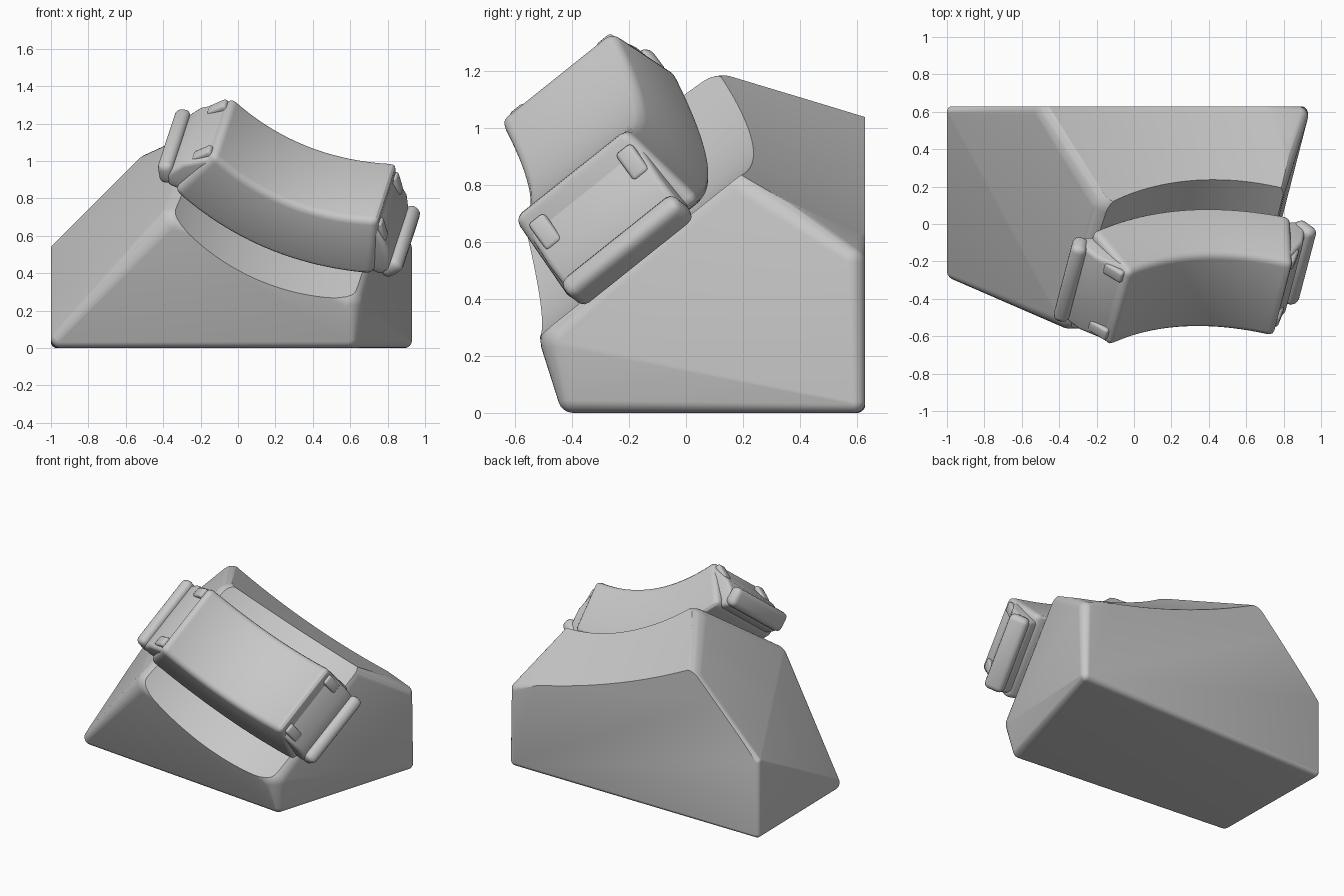
import bpy, bmesh, math
from mathutils import Matrix, Vector

old = bpy.data.objects.get("Cube")
if old:
    bpy.data.objects.remove(old, do_unlink=True)

grey = bpy.data.materials.new("plain_grey")
grey.use_nodes = True
grey.diffuse_color = (0.58, 0.58, 0.58, 1)
grey.node_tree.nodes["Principled BSDF"].inputs["Base Color"].default_value = (0.58, 0.58, 0.58, 1)

# Tilted frame of the cradle: along the device, across it, and out of its face
N = Vector((0.34, -0.64, 0.69)).normalized()
U = Vector((0.92, 0.07, -0.39)).normalized()
V = N.cross(U).normalized()
U = V.cross(N)
MID_U, MID_V = -0.095, 0.365


def at(u, v, n):
    return U * u + V * v + N * n


def frame(x, y, z, origin):
    m = Matrix((x, y, z)).transposed().to_4x4()
    m.translation = origin
    return m


def add_object(name, bm):
    bmesh.ops.recalc_face_normals(bm, faces=bm.faces)
    mesh = bpy.data.meshes.new(name)
    bm.to_mesh(mesh)
    bm.free()
    mesh.materials.append(grey)
    ob = bpy.data.objects.new(name, mesh)
    bpy.context.collection.objects.link(ob)
    return ob


def activate(ob):
    bpy.ops.object.select_all(action="DESELECT")
    ob.select_set(True)
    bpy.context.view_layer.objects.active = ob


def smooth(ob, angle=32):
    activate(ob)
    bpy.ops.object.shade_smooth_by_angle(angle=math.radians(angle))


def round_edges(ob, width, segments=3):
    mod = ob.modifiers.new("rounding", "BEVEL")
    mod.width = width
    mod.segments = segments
    mod.limit_method = "ANGLE"
    mod.angle_limit = math.radians(40)
    activate(ob)
    bpy.ops.object.modifier_apply(modifier=mod.name)
    smooth(ob)


def rounded_box(name, u, v, n, size, tilt, width):
    bm = bmesh.new()
    bmesh.ops.create_cube(bm, size=1)
    m = frame(U, V, N, at(u, v, n)) @ Matrix.Rotation(tilt, 4, "Y") @ Matrix.Diagonal((*size, 1))
    bmesh.ops.transform(bm, matrix=m, verts=bm.verts)
    round_edges(add_object(name, bm), width)


def loft(name, sections, width):
    """Skin a row of matching cross-sections and close both ends."""
    bm = bmesh.new()
    rings = [[bm.verts.new(at(*p)) for p in section] for section in sections]
    for a, b in zip(rings, rings[1:]):
        for j in range(len(a)):
            k = (j + 1) % len(a)
            bm.faces.new((a[j], a[k], b[k], b[j]))
    bm.faces.new(rings[0])
    bm.faces.new(rings[-1])
    round_edges(add_object(name, bm), width)


def carve(ob, bottom, axis, normal, radius, segments):
    """Cut a shallow trough whose lowest line passes through bottom."""
    axis = axis.normalized()
    side = axis.cross(normal).normalized()
    normal = side.cross(axis)
    bm = bmesh.new()
    bmesh.ops.create_cone(bm, cap_ends=True, segments=segments, radius1=radius, radius2=radius, depth=4)
    m = frame(side, normal, axis, bottom + normal * radius)
    bmesh.ops.transform(bm, matrix=m, verts=bm.verts)
    cutter = add_object("trough_cutter", bm)
    cutter.hide_render = True
    mod = ob.modifiers.new("trough", "BOOLEAN")
    mod.operation = "DIFFERENCE"
    mod.solver = "EXACT"
    mod.object = cutter
    activate(ob)
    bpy.ops.object.modifier_apply(modifier=mod.name)
    bpy.data.objects.remove(cutter, do_unlink=True)


# Stand: a hull around a ball at each corner gives soft edges of varying radius
corners = [
    (-0.97, 0.60, 0.03, 0.03), (-0.95, -0.25, 0.05, 0.05),
    (0.59, -0.395, 0.055, 0.055), (0.89, 0.59, 0.04, 0.04),
    (-0.97, 0.60, 0.53, 0.03), (0.875, 0.575, 0.53, 0.055),
    (-0.97, 0.20, 0.315, 0.03),
    (-0.46, 0.61, 0.94, 0.10), (-0.14, 0.13, 1.055, 0.13),
    (0.72, 0.19, 0.775, 0.09), (-0.34, -0.46, 0.665, 0.10),
    (0.575, -0.41, 0.25, 0.10),
]
bm = bmesh.new()
for x, y, z, r in corners:
    bmesh.ops.create_uvsphere(bm, u_segments=32, v_segments=16, radius=r,
                              matrix=Matrix.Translation((x, y, z)))
bmesh.ops.delete(bm, geom=bm.faces[:] + bm.edges[:], context="EDGES_FACES")
hull = bmesh.ops.convex_hull(bm, input=bm.verts)
inside = {g for g in hull["geom_interior"] + hull["geom_unused"] if isinstance(g, bmesh.types.BMVert)}
bmesh.ops.delete(bm, geom=list(inside), context="VERTS")
# Flat back, sharp where the crest meets it
cut = bmesh.ops.bisect_plane(bm, geom=bm.verts[:] + bm.edges[:] + bm.faces[:], plane_co=(0, 0.629, 0),
                             plane_no=(0, 1, 0), clear_outer=True)
bmesh.ops.holes_fill(bm, edges=[g for g in cut["geom_cut"] if isinstance(g, bmesh.types.BMEdge)])
bmesh.ops.dissolve_limit(bm, angle_limit=math.radians(0.5), verts=bm.verts, edges=bm.edges)
stand = add_object("stand", bm)

# Cradle trough, then the gentle hollow of the rear slope
carve(stand, at(MID_U, MID_V, 0.612), V, N, 1.25, 160)
slope = Vector((-0.13, 0.45, -0.21))
chord = Vector((1.43, 0, -0.47))
carve(stand, Vector((0.24, 0.63, 0.75)), slope, chord.cross(slope), 5.6, 400)
smooth(stand, 20)

# Device body: a curved block that follows the trough, narrower at its face
STEPS = 24
sections = []
for i in range(STEPS + 1):
    s = 2 * i / STEPS - 1
    hollow = 1 - s * s
    low, high = MID_U + 0.58 * s, MID_U + 0.475 * s
    base = 0.77 - 0.13 * hollow
    face = 1.09 - 0.115 * hollow + 0.012 * (s + 1)
    sections.append([(low, MID_V - 0.295, base), (low, MID_V + 0.295, base),
                     (high, MID_V + 0.25, face), (high, MID_V - 0.265, face)])
loft("device_body", sections, 0.035)

# Sloping shoulders, end bars and corner clips, the same at both ends
shoulder = [(0.42, 1.05), (0.49, 1.04), (0.60, 0.94), (0.66, 0.82), (0.62, 0.76), (0.42, 0.77)]
for end, sign in (("left", 1), ("right", -1)):
    sign = -sign
    loft(end + "_shoulder", [[(MID_U - sign * u, v, n) for u, n in shoulder]
                             for v in (MID_V - 0.26, MID_V + 0.25)], 0.025)
    rounded_box(end + "_end_bar", MID_U - sign * 0.655, MID_V, 0.82,
                (0.085, 0.52, 0.13), -sign * 0.5, 0.035)
    for place, side in (("upper", 1), ("lower", -1)):
        rounded_box(f"{end}_{place}_clip", MID_U - sign * 0.515, MID_V + side * 0.2, 1.01,
                    (0.05, 0.07, 0.12), sign * 0.6, 0.015)
